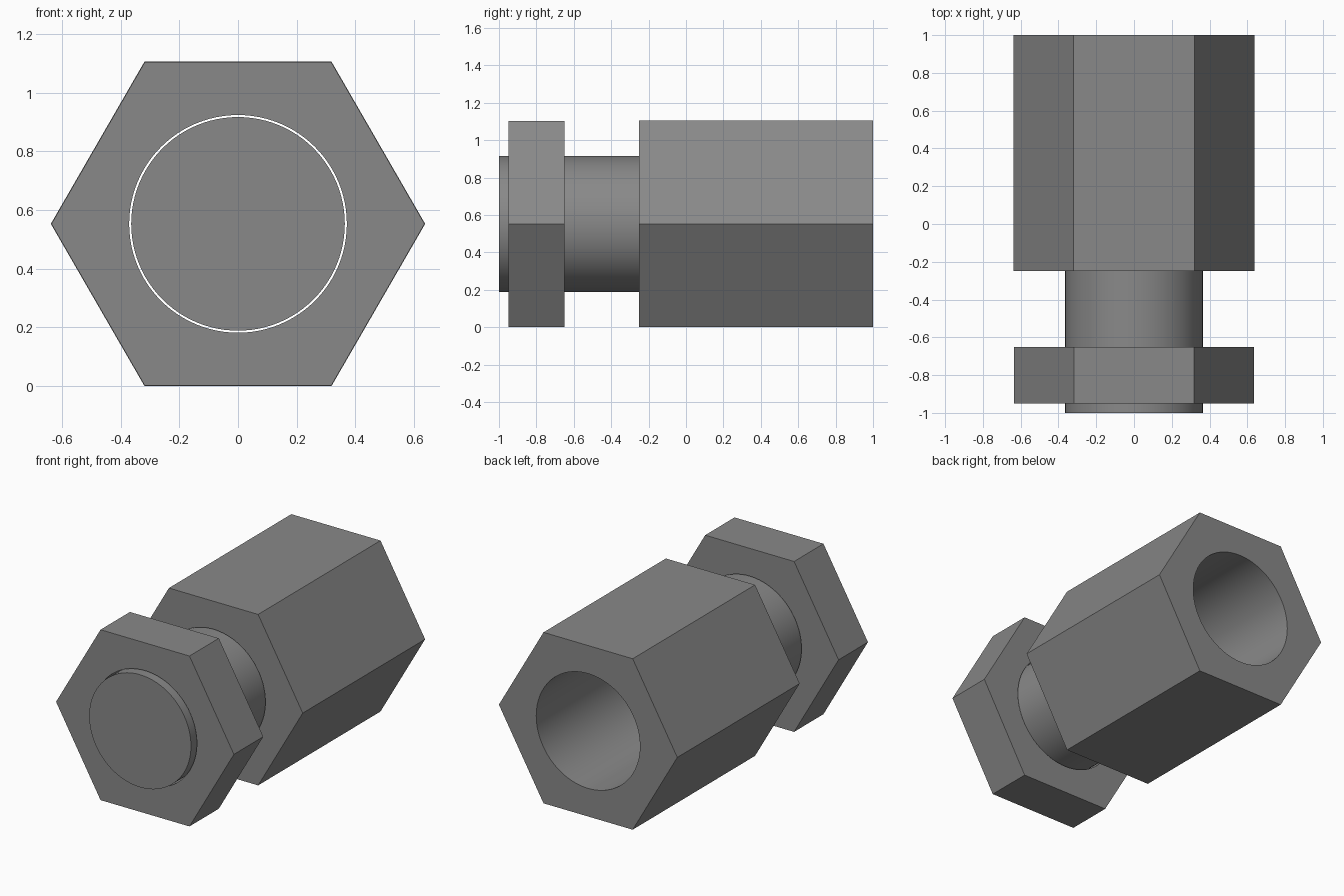
import bpy
import bmesh
import math

if "Cube" in bpy.data.objects:
    bpy.data.objects.remove(bpy.data.objects["Cube"], do_unlink=True)

SEGMENTS = 96      # divisible by six, so hexagon corners are exact
AXIS_Z = 0.5525    # height of the common axis

steel = bpy.data.materials.new("grey steel")
steel.use_nodes = True
colour = (0.25, 0.25, 0.25, 1.0)
steel.diffuse_color = colour
steel.node_tree.nodes["Principled BSDF"].inputs["Base Color"].default_value = colour


def circle(radius):
    return lambda a: radius


def hexagon(corner_radius):
    # corners point to +x and -x, flats face up and down
    flat = corner_radius * math.cos(math.pi / 6)
    return lambda a: flat / math.cos(a % (math.pi / 3) - math.pi / 6)


def ring(bm, outline, y):
    verts = []
    for i in range(SEGMENTS):
        a = math.tau * i / SEGMENTS
        r = outline(a)
        verts.append(bm.verts.new((r * math.cos(a), y, AXIS_Z + r * math.sin(a))))
    return verts


def bridge(bm, a, b):
    for i in range(SEGMENTS):
        j = (i + 1) % SEGMENTS
        bm.faces.new((a[i], a[j], b[j], b[i]))


def bar(name, outline, y0, y1, bore=None):
    """Straight bar along y, solid or with a round through hole."""
    bm = bmesh.new()
    front, back = ring(bm, outline, y0), ring(bm, outline, y1)
    bridge(bm, front, back)
    if bore:
        hole_front, hole_back = ring(bm, circle(bore), y0), ring(bm, circle(bore), y1)
        bridge(bm, hole_front, hole_back)
        bridge(bm, front, hole_front)
        bridge(bm, back, hole_back)
    else:
        bm.faces.new(front)
        bm.faces.new(back)
    bmesh.ops.recalc_face_normals(bm, faces=bm.faces)
    mesh = bpy.data.meshes.new(name)
    bm.to_mesh(mesh)
    bm.free()
    mesh.materials.append(steel)
    obj = bpy.data.objects.new(name, mesh)
    bpy.context.collection.objects.link(obj)
    bpy.ops.object.select_all(action='DESELECT')
    obj.select_set(True)
    bpy.context.view_layer.objects.active = obj
    bpy.ops.object.shade_smooth_by_angle(angle=math.radians(30))
    return obj


# long hexagonal sleeve, open at the back
bar("hex_sleeve", hexagon(0.638), -0.25, 1.0, bore=0.371)
# lock nut near the front end
bar("lock_nut", hexagon(0.636), -0.95, -0.65, bore=0.371)
# stud running through the nut and part way into the sleeve
bar("stud", circle(0.364), -1.0, 0.0)
